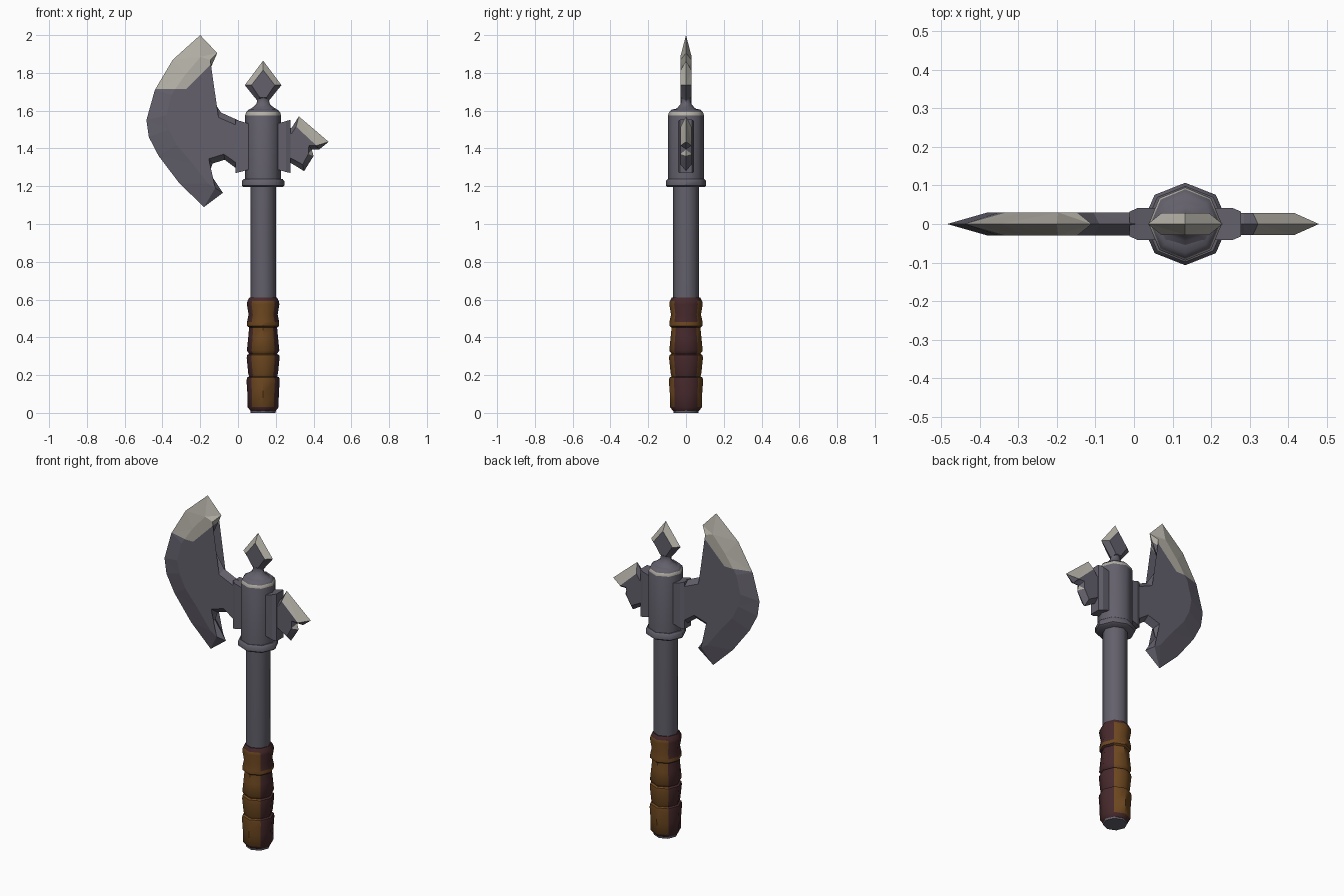
import bpy, bmesh, math
from mathutils import Vector

if "Cube" in bpy.data.objects:
    bpy.data.objects.remove(bpy.data.objects["Cube"])

AX = 0.133  # x of the shaft axis


def material(name, rgb):
    m = bpy.data.materials.new(name)
    m.diffuse_color = (*rgb, 1)
    m.use_nodes = True
    m.node_tree.nodes["Principled BSDF"].inputs["Base Color"].default_value = m.diffuse_color
    return m


STEEL = material("dark steel", (0.125, 0.117, 0.148))
PALE = material("worn pale steel", (0.45, 0.43, 0.38))
LEATHER = material("brown leather", (0.15, 0.062, 0.014))
DARK = material("dark leather", (0.062, 0.022, 0.024))


def finish(name, bm, mats, rule=None, smooth=None):
    bmesh.ops.recalc_face_normals(bm, faces=bm.faces)
    bm.normal_update()
    if rule:
        for f in bm.faces:
            f.material_index = rule(f.calc_center_median(), f.normal)
    me = bpy.data.meshes.new(name)
    bm.to_mesh(me)
    bm.free()
    for m in mats:
        me.materials.append(m)
    ob = bpy.data.objects.new(name, me)
    bpy.context.collection.objects.link(ob)
    if smooth:
        bpy.ops.object.select_all(action='DESELECT')
        bpy.context.view_layer.objects.active = ob
        ob.select_set(True)
        bpy.ops.object.shade_smooth_by_angle(angle=math.radians(smooth))
    return ob


def lathe(name, prof, mats, rule=None, sx=1.0, sy=1.0, smooth=46):
    """Eight-sided turned part; profile of (radius, z)."""
    bm = bmesh.new()
    rings = []
    for r, z in prof:
        rings.append([bm.verts.new((AX + sx * r * math.cos(i * math.pi / 4),
                                    sy * r * math.sin(i * math.pi / 4), z)) for i in range(8)])
    for a, b in zip(rings, rings[1:]):
        for i in range(8):
            j = (i + 1) % 8
            bm.faces.new((a[i], a[j], b[j], b[i]))
    bm.faces.new(rings[0][::-1])
    bm.faces.new(rings[-1])
    return finish(name, bm, mats, rule, smooth)


def bevelled_plate(name, pairs, depth, mats, rule=None, cuts=()):
    """Plate with a sharp rim at y = 0 and raised flat faces; pairs of rim and face points (x, z)."""
    bm = bmesh.new()
    rim = [bm.verts.new((p[0], 0, p[1])) for p in pairs]
    n = len(pairs)
    for s in (-1, 1):
        top = [bm.verts.new((p[2], s * depth, p[3])) for p in pairs]
        bm.faces.new(top)
        for i in range(n):
            j = (i + 1) % n
            bm.faces.new((rim[i], rim[j], top[j], top[i]))
    bmesh.ops.triangulate(bm, faces=bm.faces[:])
    for co, no in cuts:
        bmesh.ops.bisect_plane(bm, geom=bm.verts[:] + bm.edges[:] + bm.faces[:],
                               plane_co=co, plane_no=no)
    return finish(name, bm, mats, rule)


# Shaft, collar and head socket
lathe("shaft", [(0.066, 0.0), (0.068, 0.02), (0.068, 1.22)], [STEEL])
lathe("collar", [(0.098, 1.195), (0.107, 1.203), (0.107, 1.228), (0.098, 1.238)], [STEEL], sx=1.05)
lathe("head_socket", [(0.095, 1.21), (0.095, 1.575), (0.09, 1.592), (0.075, 1.606), (0.04, 1.612)],
      [STEEL, PALE], lambda c, n: int(1.577 < c.z < 1.595))

# Leather grip with four wrapped bulges: brown front and back, dark sides
grip = [(0.066, 0.01), (0.082, 0.03), (0.083, 0.10), (0.088, 0.17), (0.085, 0.188),
        (0.074, 0.193), (0.079, 0.21), (0.087, 0.29), (0.085, 0.306), (0.074, 0.312),
        (0.086, 0.33), (0.079, 0.40), (0.074, 0.452), (0.085, 0.46), (0.085, 0.482),
        (0.077, 0.52), (0.086, 0.575), (0.083, 0.592), (0.072, 0.612)]


def grip_rule(c, n):
    if c.z > 0.593 or c.z < 0.022:
        return 1
    if 0.458 < c.z < 0.483:
        return 0
    return int(abs(c.x - AX) > abs(c.y))


lathe("grip", grip, [LEATHER, DARK], grip_rule, sy=1.03)

# Mounting plates on both sides of the socket
for side, label in ((-1, "blade_mount"), (1, "spike_mount")):
    bm = bmesh.new()
    loops = []
    for dx, hy, z0, z1 in ((0.07, 0.042, 1.29, 1.53), (0.122, 0.042, 1.275, 1.545),
                           (0.145, 0.032, 1.27, 1.552)):
        x = AX + side * dx
        loops.append([bm.verts.new(p) for p in
                      ((x, -hy, z0), (x, hy, z0), (x, hy, z1), (x, -hy, z1))])
    for a, b in zip(loops, loops[1:]):
        for i in range(4):
            j = (i + 1) % 4
            bm.faces.new((a[i], a[j], b[j], b[i]))
    bm.faces.new(loops[0])
    bm.faces.new(loops[-1])
    finish(label, bm, [STEEL])

# Main blade: cutting edge, upper tip, back edge, lower hook
blade = [
    (-0.18, 1.09, -0.16, 1.215), (-0.31, 1.215, -0.245, 1.325), (-0.42, 1.36, -0.325, 1.42),
    (-0.472, 1.46, -0.365, 1.50), (-0.485, 1.55, -0.38, 1.575), (-0.44, 1.71, -0.352, 1.685),
    (-0.345, 1.87, -0.28, 1.79), (-0.20, 2.0, -0.197, 1.885), (-0.11, 1.905, -0.147, 1.868),
    (-0.165, 1.78, -0.195, 1.785), (-0.145, 1.675, -0.175, 1.665), (-0.09, 1.59, -0.105, 1.565),
    (0.01, 1.545, 0.01, 1.515), (0.01, 1.28, 0.01, 1.31), (-0.07, 1.34, -0.075, 1.37),
    (-0.135, 1.32, -0.155, 1.345), (-0.15, 1.27, -0.18, 1.275), (-0.08, 1.165, -0.12, 1.19),
]
bevelled_plate("blade", blade, 0.03, [STEEL, PALE],
               lambda c, n: int(c.z > 1.715 and c.z - c.x > 1.99),
               cuts=(((0, 0, 1.715), (0, 0, 1)), ((-0.275, 0, 1.715), Vector((-1, 0, 1)).normalized())))

# Back spike with a pale striking edge
spike = [
    (0.26, 1.50, 0.26, 1.475), (0.285, 1.51, 0.285, 1.48), (0.322, 1.57, 0.308, 1.515),
    (0.48, 1.435, 0.415, 1.415), (0.43, 1.395, 0.395, 1.42), (0.39, 1.395, 0.375, 1.415),
    (0.40, 1.36, 0.372, 1.37), (0.35, 1.28, 0.342, 1.315), (0.26, 1.335, 0.26, 1.36),
]
bevelled_plate("back_spike", spike, 0.029, [STEEL, PALE],
               lambda c, n: int(n.x > 0.1 and n.z > 0.1 and c.x > 0.33))

# Finial: flared neck and flat diamond with pale upper edges
lathe("finial_neck", [(0.085, 1.60), (0.055, 1.617), (0.036, 1.635), (0.03, 1.66), (0.036, 1.68)],
      [STEEL], sy=0.8)
diamond = [(AX, 1.865, AX, 1.815)]
half = [(0.097, 1.735, 0.062, 1.735), (0.03, 1.652, 0.018, 1.67)]
diamond += [(AX + a, b, AX + c, d) for a, b, c, d in half]
diamond += [(AX - a, b, AX - c, d) for a, b, c, d in half[::-1]]
bevelled_plate("finial", diamond, 0.028, [STEEL, PALE],
               lambda c, n: int(n.z > 0.1 and c.z > 1.74))
